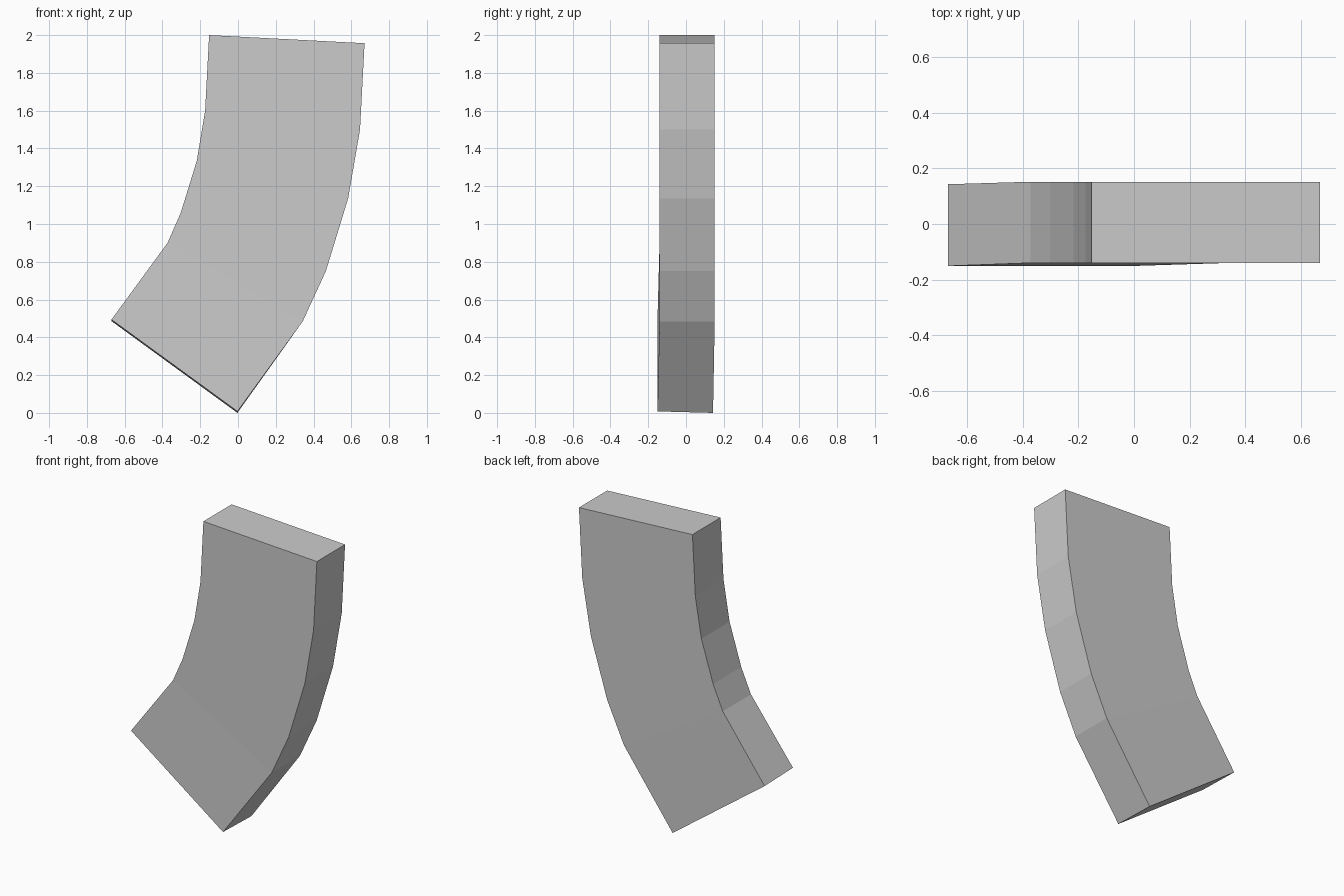
import bpy, bmesh

if "Cube" in bpy.data.objects:
    bpy.data.objects.remove(bpy.data.objects["Cube"])

# Cross-sections from top to bottom: inner (x, z), outer (x, z), front y, back y
sections = [
    ((-0.153, 2.00), (0.67, 1.957), -0.14, 0.152),
    ((-0.174, 1.60), (0.646, 1.50), -0.14, 0.152),
    ((-0.218, 1.335), (0.583, 1.135), -0.14, 0.152),
    ((-0.303, 1.06), (0.465, 0.75), -0.14, 0.152),
    ((-0.373, 0.90), (0.343, 0.485), -0.14, 0.152),
    ((-0.67, 0.49), (-0.003, 0.004), -0.151, 0.143),
]

# Curved slab: one ring of four corners per section, skinned and capped
bm = bmesh.new()
rings = []
for i, ((ix, iz), (ox, oz), front, back) in enumerate(sections):
    tilt = 0.004 if i == len(sections) - 1 else 0.0  # the end leans slightly
    rings.append([bm.verts.new(p) for p in (
        (ix, front, iz + tilt), (ox, front, oz + tilt),
        (ox, back, oz - tilt), (ix, back, iz - tilt))])
for a, b in zip(rings, rings[1:]):
    for k in range(4):
        n = (k + 1) % 4
        bm.faces.new((a[k], a[n], b[n], b[k]))
bm.faces.new(rings[0])
bm.faces.new(rings[-1])
bmesh.ops.recalc_face_normals(bm, faces=bm.faces)

mesh = bpy.data.meshes.new("curved_slab")
bm.to_mesh(mesh)
bm.free()
bpy.context.collection.objects.link(bpy.data.objects.new("curved_slab", mesh))
